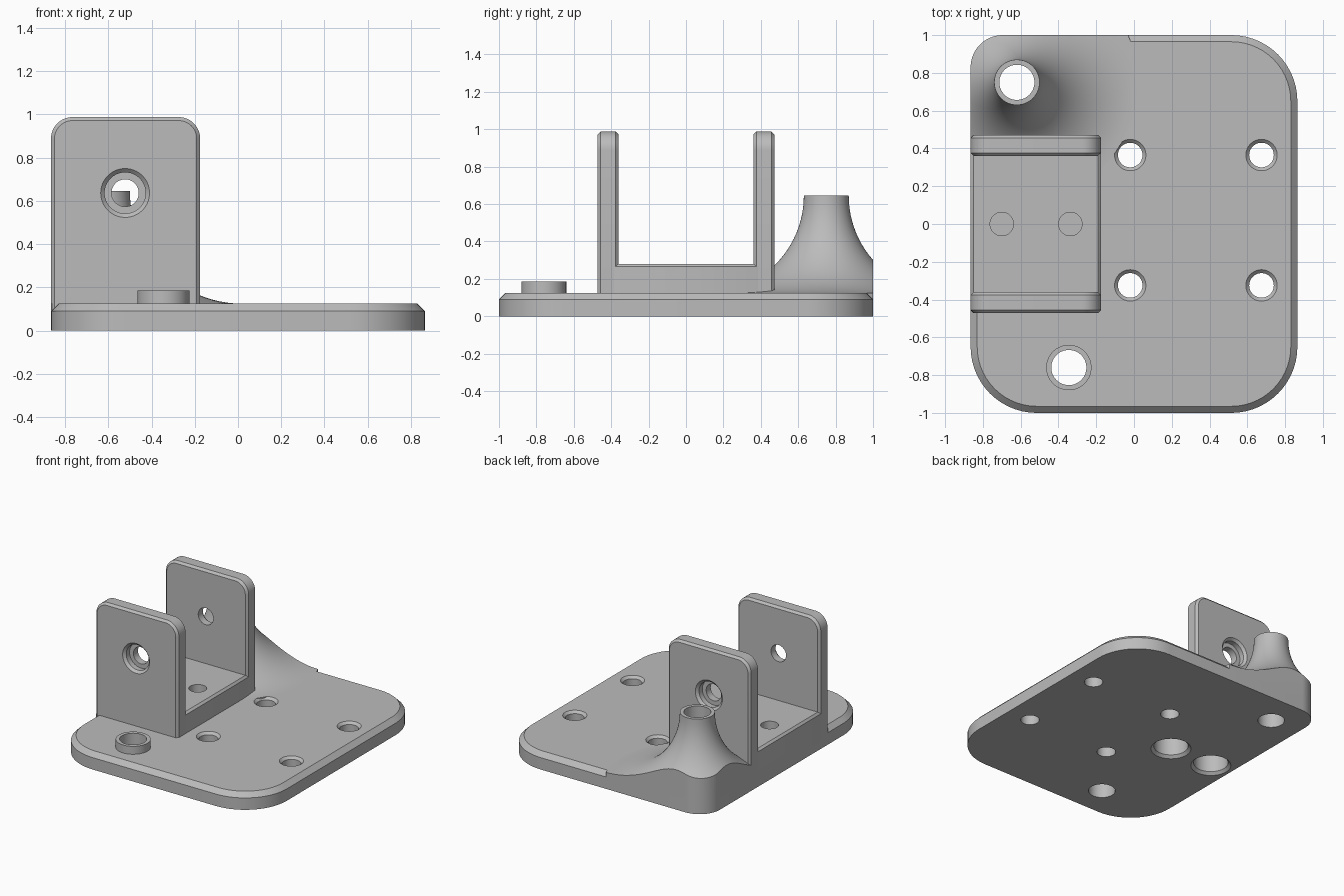
import bpy, bmesh
from math import sin, cos, pi, radians, sqrt
from mathutils import Matrix

if "Cube" in bpy.data.objects:
    bpy.data.objects.remove(bpy.data.objects["Cube"])

grey = bpy.data.materials.new("plain grey")
grey.use_nodes = True
grey.diffuse_color = (0.5, 0.5, 0.5, 1)
grey.node_tree.nodes["Principled BSDF"].inputs["Base Color"].default_value = grey.diffuse_color


def loft(name, rings):
    """Closed solid through a stack of equal-sized point rings."""
    bm = bmesh.new()
    loops = [[bm.verts.new(p) for p in ring] for ring in rings]
    n = len(loops[0])
    for a, b in zip(loops, loops[1:]):
        for i in range(n):
            j = (i + 1) % n
            bm.faces.new((a[i], a[j], b[j], b[i]))
    bm.faces.new(loops[0][::-1])
    bm.faces.new(loops[-1])
    bmesh.ops.recalc_face_normals(bm, faces=bm.faces)
    mesh = bpy.data.meshes.new(name)
    bm.to_mesh(mesh)
    bm.free()
    mesh.materials.append(grey)
    obj = bpy.data.objects.new(name, mesh)
    bpy.context.collection.objects.link(obj)
    return obj


def rounded(x0, x1, y0, y1, radii, inset=0.0, steps=14):
    """Rounded rectangle, radii from the (x1, y1) corner counter-clockwise."""
    points = []
    corners = [(x1, y1, -1, -1), (x0, y1, 1, -1), (x0, y0, 1, 1), (x1, y0, -1, 1)]
    for k, ((cx, cy, sx, sy), r) in enumerate(zip(corners, radii)):
        for s in range(steps + 1):
            a = (k + s / steps) * pi / 2
            points.append((cx + sx * r + (r - inset) * cos(a),
                           cy + sy * r + (r - inset) * sin(a)))
    return points


def lathe(name, profile, place, segments=64):
    """Turn (radius, height) pairs about z, then move into place."""
    rings = [[(r * cos(2 * pi * i / segments), r * sin(2 * pi * i / segments), z)
              for i in range(segments)] for r, z in profile]
    obj = loft(name, rings)
    obj.data.transform(place)
    return obj


def combine(obj, tool, operation="DIFFERENCE"):
    tool.hide_render = True
    mod = obj.modifiers.new(operation.title(), "BOOLEAN")
    mod.operation, mod.solver, mod.object = operation, "EXACT", tool
    bpy.context.view_layer.objects.active = obj
    bpy.ops.object.modifier_apply(modifier=mod.name)


def at(x, y, z=0.0):
    return Matrix.Translation((x, y, z))


X0, X1, TOP = -0.865, 0.865, 0.125
BX1, WALL_OUT, WALL_IN = -0.175, 0.472, 0.36
FRONT_POST, BACK_POST = (-0.345, -0.76), (-0.62, 0.75)
cutters, parts = [], []


def outline(inset=0.0):
    return rounded(X0, X1, -1, 1, (0.35, 0.17, 0.35, 0.35), inset)


# Base plate with chamfered rim
plate = loft("base_plate", [[(x, y, z) for x, y in outline(d)]
                            for z, d in ((0, 0), (0.09, 0), (TOP, 0.035))])

# Square edge of the plate under the bracket
edge = loft("plate_edge_fill", [[(x, y, z) for x, y in ((X0, -0.46), (-0.8, -0.46), (-0.8, 0.46), (X0, 0.46))]
                                for z in (0.03, TOP)])

# Bracket floor with chamfered long edges
floor = loft("bracket_floor", [[(x, y, z) for x, y in rounded(X0, BX1, -0.4, 0.4, (0.016,) * 4, d, 2)]
                               for z, d in ((0.05, 0), (0.265, 0), (0.28, 0.015))])

# Bracket walls, chamfered on both faces, with a counterbored hole
c = 0.016
for name, side in (("front_wall", -1), ("back_wall", 1)):
    wall = loft(name, [[(x, side * y, z) for x, z in rounded(X0, BX1, 0.05, 0.988, (0.1, 0.1, 0.03, 0.03), d)]
                       for y, d in ((WALL_IN, c), (WALL_IN + c, 0), (WALL_OUT - c, 0), (WALL_OUT, c))])
    bore = lathe("wall_bore_cutter",
                 [(0.063, 0.3), (0.063, 0.415), (0.095, 0.415), (0.095, WALL_OUT - 0.018),
                  (0.113, WALL_OUT), (0.123, WALL_OUT + 0.01)],
                 at(-0.522, 0, 0.637) @ Matrix.Rotation(-side * pi / 2, 4, "X"))
    combine(wall, bore)
    cutters.append(bore)
    parts.append(wall)

# Short front post
front_post = lathe("front_post", [(0.12, 0.06), (0.12, 0.185)], at(*FRONT_POST))

# Tall back post flaring into the plate, trimmed to the plate outline
R, height = 0.52, 0.645
flare = [(0.12 + R - R * cos(a), height - R * sin(a))
         for a in (radians(90 - 3.75 * i) for i in range(25))]
back_post = lathe("flared_back_post", [(0.12 + R, 0.06)] + flare, at(*BACK_POST), 96)
trim = loft("outline_trim", [[(x, y, z) for x, y in outline()] for z in (-0.2, 1.2)])
combine(back_post, trim, "INTERSECT")
cutters.append(trim)

# Through holes of the posts
for post, spot in ((front_post, FRONT_POST), (back_post, BACK_POST)):
    hole = lathe("post_hole_cutter", [(0.093, -0.1), (0.093, 0.9)], at(*spot))
    combine(post, hole)
    combine(plate, hole)
    cutters.append(hole)

# Four chamfered mounting holes
for x in (-0.02, 0.675):
    for y in (-0.325, 0.365):
        hole = lathe("mount_hole_cutter", [(0.065, -0.1), (0.065, TOP - 0.018), (0.083, TOP), (0.103, TOP + 0.02)],
                     at(x, y))
        combine(plate, hole)
        cutters.append(hole)

# Floor screw holes: wide pockets below, narrow holes above, thin web between
for x in (-0.70, -0.337):
    pocket = lathe("pocket_cutter", [(0.15, -0.01), (0.14, 0), (0.12, 0.02), (0.12, 0.15)], at(x, 0))
    hole = lathe("floor_hole_cutter", [(0.062, 0.165), (0.062, 0.4)], at(x, 0))
    for part in (plate, floor, edge):
        combine(part, pocket)
    combine(floor, hole)
    cutters += [pocket, hole]

# Remove helpers and shade
for obj in cutters:
    bpy.data.objects.remove(obj)
for obj in parts + [plate, edge, floor, front_post, back_post]:
    bpy.ops.object.select_all(action="DESELECT")
    obj.select_set(True)
    bpy.context.view_layer.objects.active = obj
    bpy.ops.object.shade_smooth_by_angle(angle=radians(25))
